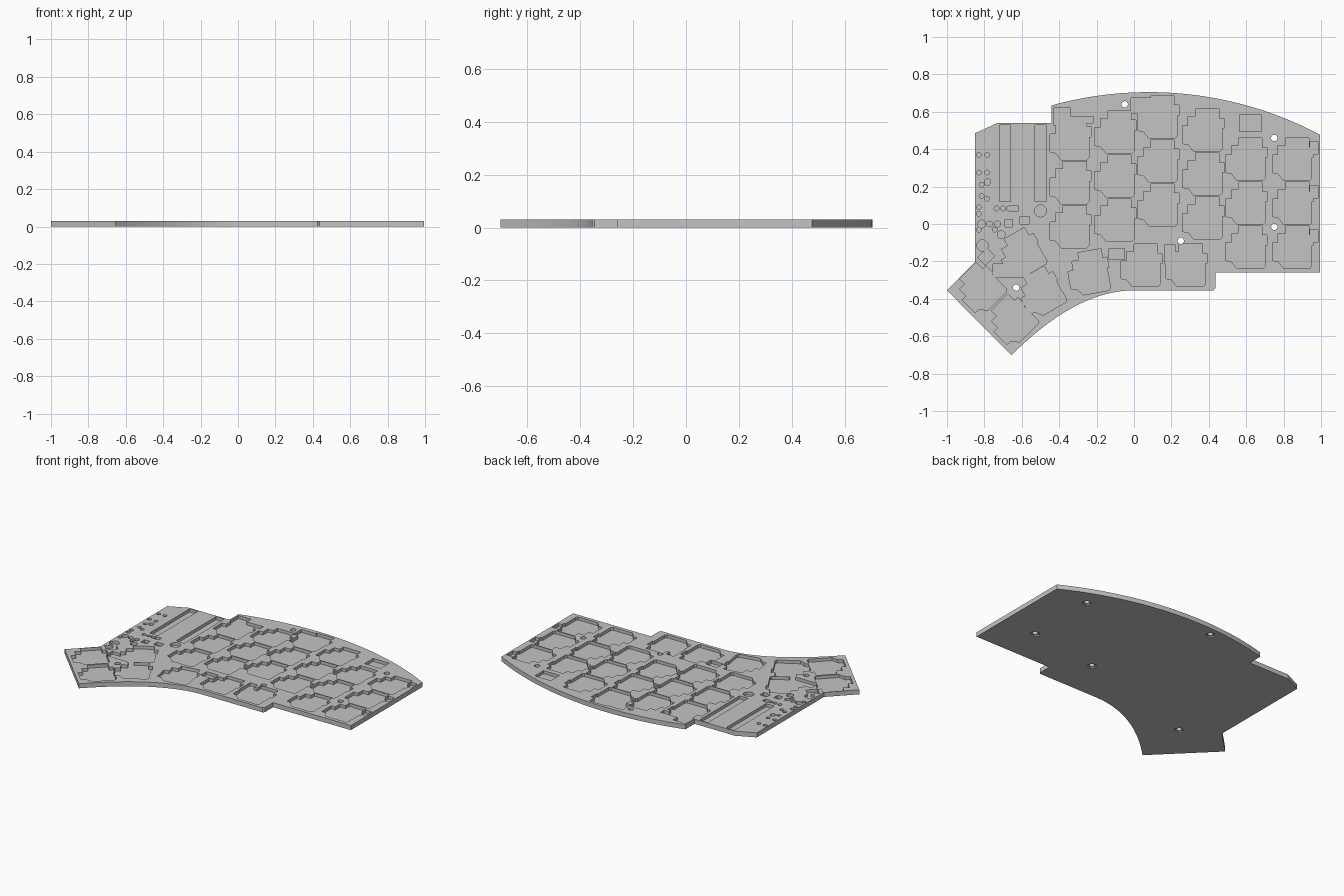
import bpy, bmesh, math
from mathutils import Matrix, Vector

cube = bpy.data.objects.get("Cube")
if cube:
    bpy.data.objects.remove(cube)

THICK, FLOOR = 0.03, 0.01

grey = bpy.data.materials.new("plain grey")
grey.use_nodes = True
colour = (0.55, 0.55, 0.55, 1)
grey.diffuse_color = colour
grey.node_tree.nodes["Principled BSDF"].inputs["Base Color"].default_value = colour


def prism(bm, points, low, high):
    """Extrude a flat outline between two heights."""
    face = bm.faces.new([bm.verts.new((x, y, low)) for x, y in points])
    result = bmesh.ops.extrude_face_region(bm, geom=[face])
    top = [v for v in result["geom"] if isinstance(v, bmesh.types.BMVert)]
    bmesh.ops.translate(bm, verts=top, vec=(0, 0, high - low))


def make_object(name, bm):
    bmesh.ops.recalc_face_normals(bm, faces=bm.faces[:])
    mesh = bpy.data.meshes.new(name)
    bm.to_mesh(mesh)
    bm.free()
    obj = bpy.data.objects.new(name, mesh)
    bpy.context.collection.objects.link(obj)
    return obj


def placed(points, x, y, degrees=0):
    turn = Matrix.Rotation(math.radians(degrees), 2)
    return [turn @ Vector(p) + Vector((x, y)) for p in points]


def box(x1, y1, x2, y2):
    return [(x1, y1), (x2, y1), (x2, y2), (x1, y2)]


def disc(x, y, radius, sides=20):
    steps = [math.tau * i / sides for i in range(sides)]
    return [(x + radius * math.cos(a), y + radius * math.sin(a)) for a in steps]


def curve(start, control, end, steps=32):
    a, b, c = Vector(start), Vector(control), Vector(end)
    return [a * (1 - t) ** 2 + b * 2 * t * (1 - t) + c * t * t
            for t in (i / steps for i in range(steps + 1))]


# Case outline: arched back edge, straight sides, swept thumb edge
arc_x, arc_radius, crest = 0.08, 1.95, 0.705
back_edge = []
for i in range(41):
    x = -0.44 + 1.435 * i / 40
    back_edge.append((x, crest - arc_radius + math.sqrt(arc_radius ** 2 - (x - arc_x) ** 2)))
outline = [(-0.85, 0.485), (-0.73, 0.54), (-0.44, 0.54)] + back_edge
outline += [(0.995, -0.26), (0.435, -0.26), (0.435, -0.345), (0.425, -0.355)]
outline += curve((0, -0.355), (-0.31, -0.355), (-0.655, -0.702))
outline += [(-1, -0.355), (-0.85, -0.205)]

bm = bmesh.new()
prism(bm, outline, 0, THICK)
case = make_object("case_plate", bm)
case.data.materials.append(grey)

# Stepped recess under each key switch
socket = [(.09, -.107), (.1, -.095), (.1, .015), (.11, .015), (.11, .07),
          (.085, .07), (.085, .12), (-.04, .12), (-.04, .08), (-.08, .08),
          (-.08, .03), (-.11, .03), (-.11, -.065), (-.08, -.07), (-.05, -.107)]
pockets = []

# Main key columns, three rows each
row_pitch = 0.235
columns = [(-.34, .45), (-.1, .485), (.13, .565), (.37, .495), (.6, .34), (.85, .34)]
for x, top in columns:
    for row in range(3):
        pockets.append(placed(socket, x, top - row * row_pitch))

# Side notches beside the outer column
for row in range(3):
    y = 0.375 - row * row_pitch
    pockets.append(box(.94, y, .985, y + .065))

# Thumb keys fanning round the swept edge
thumb_keys = [(.04, -.227, 0), (.28, -.227, 0), (-.24, -.265, 10), (-.495, -.37, 30),
              (-.6, -.165, 30), (-.65, -.52, 45), (-.82, -.35, 45)]
for x, y, angle in thumb_keys:
    pockets.append(placed(socket, x, y, angle))

# Controller pin slots, connector recess and wire clearances
pockets += [
    box(-.72, .12, -.66, .53), box(-.53, .12, -.47, .53),
    box(.565, .495, .68, .585),
    box(-.43, .53, -.34, .62), box(-.36, .54, -.22, .575),
    box(-.015, .59, .1, .675), box(.11, .64, .2, .685),
    box(-.135, -.19, -.05, -.13), box(.165, -.22, .22, -.11),
    box(-.755, -.285, -.56, -.215),
    box(-.66, .07, -.62, .1), box(-.69, -.015, -.65, .025), box(-.61, 0, -.56, .04),
    placed(box(-.03, -.035, .03, .035), -.79, -.175, -45),
]

# Round clearances for soldered pins
pins = [(-.83, .37), (-.785, .37), (-.83, .275), (-.785, .275), (-.815, .21),
        (-.815, .15), (-.785, .135), (-.83, .09), (-.83, .055), (-.83, -.03),
        (-.745, -.03), (-.735, .083), (-.7, .083), (-.67, .083)]
for x, y in pins:
    pockets.append(disc(x, y, .013, 12))
for x, y, radius in [(-.783, .225, .017), (-.815, 0, .021), (-.772, 0, .015),
                     (-.73, 0, .016), (-.71, -.057, .021),
                     (-.81, -.115, .03), (-.5, .07, .032)]:
    pockets.append(disc(x, y, radius))

bm = bmesh.new()
for shape in pockets:
    prism(bm, shape, FLOOR, THICK + 0.01)
pocket_cutter = make_object("pocket_cutter", bm)

# Screw holes with hexagonal nut recesses underneath
screws = [(-.05, .64), (.75, .46), (.75, -.015), (.25, -.09), (-.63, -.34)]
bm = bmesh.new()
for x, y in screws:
    prism(bm, disc(x, y, .017, 24), -0.01, THICK + 0.01)
    prism(bm, disc(x, y, .029, 6), -0.01, 0.008)
screw_cutter = make_object("screw_cutter", bm)

# Cut everything out of the plate
bpy.context.view_layer.objects.active = case
for cutter in (pocket_cutter, screw_cutter):
    cutter.hide_render = True
    cut = case.modifiers.new(cutter.name, 'BOOLEAN')
    cut.operation = 'DIFFERENCE'
    cut.solver = 'EXACT'
    cut.use_self = True
    cut.object = cutter
    bpy.ops.object.modifier_apply(modifier=cut.name)
    bpy.data.objects.remove(cutter)
